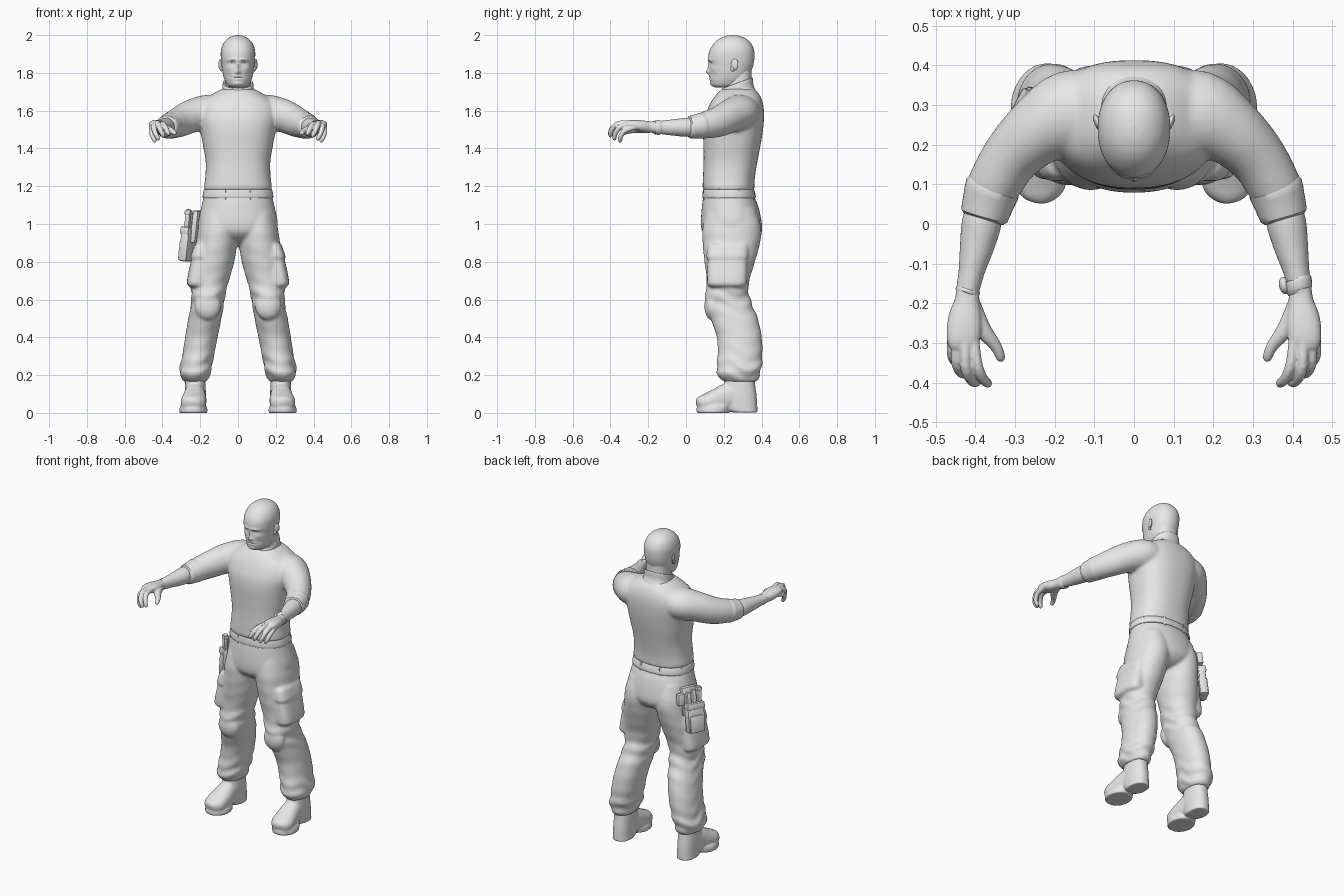
import bpy, bmesh, math
from mathutils import Vector, Matrix

grey = bpy.data.materials.new("light_grey")
grey.diffuse_color = (0.8, 0.8, 0.8, 1)


def finish(name, bm, angle=40):
    bmesh.ops.recalc_face_normals(bm, faces=bm.faces)
    me = bpy.data.meshes.new(name)
    bm.to_mesh(me)
    bm.free()
    ob = bpy.data.objects.new(name, me)
    bpy.context.collection.objects.link(ob)
    me.materials.append(grey)
    bpy.ops.object.select_all(action='DESELECT')
    ob.select_set(True)
    bpy.context.view_layer.objects.active = ob
    bpy.ops.object.shade_smooth_by_angle(angle=math.radians(angle))
    return ob


def fuse(name, parts, voxel, rounds):
    """Melt overlapping closed parts into one soft skin."""
    bpy.ops.object.select_all(action='DESELECT')
    for p in parts:
        p.select_set(True)
    ob = parts[0]
    bpy.context.view_layer.objects.active = ob
    bpy.ops.object.join()
    ob.name = name
    ob.modifiers.clear()
    m = ob.modifiers.new("remesh", 'REMESH')
    m.mode, m.voxel_size, m.use_smooth_shade = 'VOXEL', voxel, True
    m = ob.modifiers.new("soften", 'SMOOTH')
    m.factor, m.iterations = .5, rounds
    for n in ("remesh", "soften"):
        bpy.ops.object.modifier_apply(modifier=n)
    ob.data.materials.clear()
    ob.data.materials.append(grey)
    bpy.ops.object.shade_smooth()
    return ob


def spline(rows, steps):
    """Smooth interpolation through rows of numbers."""
    out = []
    for i in range(len(rows) - 1):
        p0, p1, p2, p3 = (rows[min(max(k, 0), len(rows) - 1)] for k in range(i - 1, i + 3))
        for s in range(steps):
            t = s / steps
            out.append([0.5 * (2 * b + (c - a) * t + (2 * a - 5 * b + 4 * c - d) * t * t
                               + (3 * b - a - 3 * c + d) * t ** 3)
                        for a, b, c, d in zip(p0, p1, p2, p3)])
    return out + [list(rows[-1])]


def skin(name, rings, n, power, side=1, warp=None):
    """Skin (centre, u, v) rings with superellipse sections; side=-1 mirrors in x."""
    bm = bmesh.new()
    loops = []
    for c, u, v in rings:
        loop = []
        for i in range(n):
            a = 2 * math.pi * i / n
            ca, sa = math.cos(a), math.sin(a)
            p = c + u * math.copysign(abs(ca) ** (2 / power), ca) + v * math.copysign(abs(sa) ** (2 / power), sa)
            if warp:
                p = warp(p, c)
            loop.append(bm.verts.new((p.x * side, p.y, p.z)))
        loops.append(loop)
    for a, b in zip(loops, loops[1:]):
        for i in range(n):
            j = (i + 1) % n
            bm.faces.new((a[i], a[j], b[j], b[i]))
    bm.faces.new(loops[0])
    bm.faces.new(loops[-1])
    return finish(name, bm)


def stack(name, rows, n=40, power=2.3, side=1, steps=4, warp=None):
    """Horizontal sections given as z, x0, x1, y0, y1."""
    rings = [(Vector(((x0 + x1) / 2, (y0 + y1) / 2, z)),
              Vector((max((x1 - x0) / 2, .001), 0, 0)), Vector((0, max((y1 - y0) / 2, .001), 0)))
             for z, x0, x1, y0, y1 in spline(rows, steps)]
    return skin(name, rings, n, power, side, warp)


def tube(name, rows, n=24, power=2, side=1, steps=4):
    """Sections across a path given as x, y, z, half width, half height."""
    rows = spline(rows, steps)
    pts = [Vector(r[:3]) for r in rows]
    rings = []
    for i, r in enumerate(rows):
        t = (pts[min(i + 1, len(pts) - 1)] - pts[max(i - 1, 0)]).normalized()
        u = t.cross(Vector((0, 0, 1))).normalized()
        rings.append((pts[i], u * max(r[3], .001), u.cross(t) * max(r[4], .001)))
    return skin(name, rings, n, power, side)


def solid(name, loc, size, yaw=0, lean=0, bevel=0):
    """Rounded box, or an ellipsoid when bevel is 0."""
    bm = bmesh.new()
    if bevel:
        bmesh.ops.create_cube(bm, size=1)
        bmesh.ops.scale(bm, vec=size, verts=bm.verts)
        bmesh.ops.bevel(bm, geom=bm.edges[:], offset=bevel, segments=2, affect='EDGES', profile=.5)
    else:
        bmesh.ops.create_uvsphere(bm, u_segments=24, v_segments=14, radius=1)
        bmesh.ops.scale(bm, vec=size, verts=bm.verts)
    m = Matrix.Translation(loc) @ Matrix.Rotation(yaw, 4, 'Z') @ Matrix.Rotation(lean, 4, 'Y')
    bmesh.ops.transform(bm, matrix=m, verts=bm.verts)
    return finish(name, bm)


def sym(rows):
    return [(z, -x, x, y0, y1) for z, x, y0, y1 in rows]


# Head with features pushed in and out of the face: x, z, spread x, spread z, depth
FACE = [(0, 1.805, .015, .013, -.017), (0, 1.832, .010, .022, -.009), (.03, 1.868, .026, .008, -.007),
        (.032, 1.85, .016, .009, .009), (.032, 1.848, .010, .004, -.005), (0, 1.781, .026, .005, -.004),
        (0, 1.774, .03, .003, .004), (0, 1.767, .024, .005, -.004), (0, 1.742, .028, .011, -.006),
        (.05, 1.822, .016, .012, -.004), (.05, 1.785, .014, .016, .004)]


def face(p, c):
    if p.y < c.y:
        p.y += sum(d * math.exp(-((abs(p.x) - fx) / sx) ** 2 - ((p.z - fz) / sz) ** 2)
                   for fx, fz, sx, sz, d in FACE)
    return p


stack("head", sym([(1.722, .032, .16, .25), (1.733, .055, .138, .29), (1.765, .072, .127, .325),
                   (1.80, .081, .125, .342), (1.84, .087, .124, .356), (1.88, .091, .118, .362),
                   (1.92, .090, .125, .36), (1.955, .078, .147, .345), (1.98, .057, .175, .32),
                   (1.995, .03, .21, .285), (2.0, .002, .245, .25)]), n=96, power=2.15, steps=7, warp=face)
stack("neck", sym([(1.68, .076, .205, .352), (1.74, .07, .205, .348), (1.84, .066, .22, .345)]))
for s, label in ((1, "left"), (-1, "right")):
    solid(label + "_ear", (s * .092, .257, 1.845), (.009, .021, .030), -s * .4)
    solid(label + "_ear_lobe", (s * .088, .247, 1.822), (.008, .011, .014), -s * .4)

# Shirt: body and rolled-up sleeves in one skin
shirt = [stack("body", sym([(1.175, .16, .11, .34), (1.18, .178, .092, .360), (1.20, .179, .088, .362),
                            (1.25, .173, .09, .365), (1.33, .171, .093, .378), (1.42, .186, .092, .395),
                            (1.50, .20, .09, .408), (1.56, .213, .097, .413), (1.61, .212, .115, .412),
                            (1.65, .19, .135, .404), (1.685, .14, .16, .389), (1.71, .095, .187, .364),
                            (1.72, .06, .21, .34)]), n=56, power=2.4)]
for s in (1, -1):
    shirt.append(tube("sleeve", [(.08, .285, 1.595, .10, .086), (.165, .278, 1.59, .108, .093),
                                 (.242, .235, 1.572, .088, .088), (.308, .172, 1.542, .074, .081),
                                 (.352, .10, 1.523, .068, .071), (.368, .06, 1.516, .062, .062)], n=36, side=s))
fuse("shirt", shirt, .008, 8)


def tilt(p, c):
    p.z += .36 * (p.y - .27)
    return p


stack("collar", sym([(1.66, .105, .17, .375), (1.70, .086, .186, .358), (1.735, .082, .188, .355),
                     (1.746, .079, .192, .352), (1.744, .072, .2, .345)]), warp=tilt)


def folds(p, c):
    # loose cloth creases around ankle and knee
    w = math.exp(-((p.z - .23) / .07) ** 2) + .8 * math.exp(-((p.z - .60) / .07) ** 2) + .12
    d = Vector((p.x - c.x, p.y - c.y, 0)).normalized()
    a = math.atan2(d.y, d.x)
    return p + d * (.005 * w * math.sin(p.z * 75 + 2.5 * math.sin(a + .6) + 1.3 * math.sin(3 * a)))


# Trousers: hips, legs, cargo pockets with flaps and knee patches in one skin
trousers = [stack("hips", sym([(1.19, .170, .099, .350), (1.15, .180, .092, .36), (1.09, .194, .084, .384),
                               (1.0, .210, .079, .402), (.95, .18, .092, .398), (.91, .10, .14, .36),
                               (.885, .03, .2, .28)]), n=56, power=2.2)]
for s in (1, -1):
    trousers += [
        stack("leg", [(1.08, .015, .188, .11, .368), (.98, 0, .211, .088, .398), (.90, .004, .222, .088, .392),
                      (.80, .02, .24, .098, .365), (.70, .048, .25, .11, .335), (.64, .065, .247, .104, .332),
                      (.58, .075, .247, .105, .347), (.50, .088, .263, .13, .38), (.40, .108, .28, .163, .401),
                      (.30, .128, .295, .168, .404), (.23, .143, .308, .160, .398),
                      (.19, .153, .30, .176, .388), (.165, .17, .285, .20, .37)],
              n=48, side=s, steps=8, power=2.1, warp=folds),
        stack("pocket", [(.90, .15, .21, .16, .30), (.885, .14, .226, .13, .325), (.80, .14, .250, .115, .325),
                         (.70, .15, .270, .112, .322), (.672, .15, .263, .12, .315), (.663, .16, .23, .15, .29)],
              power=3.2, side=s),
        stack("flap", [(.895, .15, .218, .14, .32), (.888, .14, .231, .118, .328), (.825, .14, .252, .108, .33),
                       (.82, .15, .24, .12, .32)], power=3.2, side=s),
        solid("knee", (s * .16, .14, .565), (.07, .043, .075))]
fuse("trousers", trousers, .0085, 4)

# Waistband with a few belt loops
stack("waistband", sym([(1.138, .174, .098, .355), (1.141, .187, .087, .370), (1.18, .181, .09, .361),
                        (1.183, .172, .096, .352)]), n=56)
for i in range(8):
    a = math.pi * (i + .5) / 4
    solid("belt_loop", (.180 * math.cos(a), .228 + .137 * math.sin(a), 1.157), (.014, .014, .055),
          math.atan2(math.sin(a) * .185, math.cos(a) * .14), 0, .003)

FINGERS = {
    "index": [(.408, -.26, 1.528), (.397, -.350, 1.53), (.382, -.389, 1.508), (.368, -.403, 1.478)],
    "middle": [(.426, -.265, 1.535), (.425, -.357, 1.532), (.411, -.394, 1.497), (.396, -.400, 1.468)],
    "ring": [(.444, -.26, 1.53), (.448, -.342, 1.517), (.438, -.373, 1.482), (.423, -.379, 1.452)],
    "little": [(.456, -.25, 1.518), (.459, -.319, 1.497), (.453, -.344, 1.467), (.440, -.349, 1.441)],
    "thumb": [(.418, -.19, 1.508), (.384, -.262, 1.504), (.349, -.308, 1.492), (.336, -.338, 1.48)]}

for s, label in ((1, "left_"), (-1, "right_")):
    # Boot: shaft, foot, sole and heel in one skin
    fuse(label + "boot", [
        stack("shaft", [(.22, .177, .277, .215, .36), (.15, .172, .28, .20, .366), (.09, .170, .283, .19, .374),
                        (.02, .171, .282, .21, .378), (.002, .172, .281, .25, .378)], side=s),
        tube("foot", [(.226, .34, .07, .046, .05), (.227, .28, .08, .053, .07), (.228, .23, .086, .056, .074),
                      (.231, .17, .070, .064, .062), (.237, .11, .055, .067, .048), (.241, .08, .049, .055, .041),
                      (.243, .063, .046, .036, .032), (.244, .056, .044, .012, .012)], power=2.3, side=s),
        stack("sole", [(0, .166, .307, .062, .225), (.003, .162, .31, .057, .228), (.026, .163, .309, .056, .236),
                       (.04, .17, .303, .062, .24)], side=s, power=2.05)], .0055, 3)
    # Turned-back cuff
    tube(label + "sleeve_cuff", [(.353, .098, 1.522, .060, .062), (.357, .090, 1.521, .070, .070), (.368, .055, 1.516, .065, .064),
                                 (.378, .02, 1.513, .06, .059), (.381, .01, 1.513, .045, .045)], n=36, side=s, steps=2)
    # Forearm, palm and fingers in one skin
    hand = [
        tube("forearm", [(.375, .05, 1.514, .045, .047), (.385, 0, 1.512, .050, .05), (.397, -.06, 1.511, .043, .044),
                         (.41, -.12, 1.511, .033, .037), (.42, -.175, 1.512, .028, .031)], side=s),
        tube("palm", [(.419, -.14, 1.512, .027, .029), (.421, -.19, 1.514, .031, .029), (.426, -.235, 1.519, .042, .030),
                      (.430, -.28, 1.526, .043, .025), (.431, -.31, 1.527, .036, .018), (.431, -.322, 1.526, .018, .008)],
             side=s, power=2.3)]
    for fname, pts in FINGERS.items():
        radii = (.026, .022, .015, .0115) if fname == "thumb" else (.014, .014, .013, .011)
        rows = [(*p, r, r) for p, r in zip(pts, radii)]
        end = Vector(pts[3]) + (Vector(pts[3]) - Vector(pts[2])).normalized() * .010
        hand.append(tube(fname, rows + [(*end, .003, .003)], n=14, side=s))
    fuse(label + "forearm_and_hand", hand, .0038, 2)

# Wrist: watch on one side, thin band on the other
tube("watch_strap", [(.411, -.138, 1.511, .03, .034), (.412, -.141, 1.511, .036, .039), (.416, -.164, 1.511, .034, .037),
                     (.417, -.167, 1.511, .027, .031)])
solid("watch_case", (.379, -.155, 1.512), (.013, .022, .024), .2)
tube("wrist_band", [(.418, -.163, 1.512, .027, .030), (.419, -.166, 1.512, .031, .033), (.420, -.172, 1.512, .031, .033),
                    (.421, -.175, 1.512, .027, .03)], side=-1)

# Hip pouch with tools, hung from the belt
YAW, LEAN = -.48, .12


def on_pouch(name, across, out, z, size, bevel):
    # across runs along the pouch's wide side, out points away from the hip
    out += (.89 - z) * .12
    solid(name, (-.264 + .46 * across - .887 * out, .287 + .887 * across + .46 * out, z), size, YAW, LEAN, bevel)


on_pouch("pouch_body", 0, 0, .89, (.05, .11, .175), .012)
on_pouch("pouch_front_pocket", 0, .022, .86, (.02, .09, .105), .008)
on_pouch("pouch_flap", 0, .004, .965, (.052, .114, .04), .008)
on_pouch("pouch_hanger", .02, -.035, .985, (.03, .09, .17), .004)
on_pouch("side_tool_case", .08, -.012, 1.01, (.035, .04, .07), .006)
for across, top in ((-.034, 1.078), (.0, 1.06), (.034, 1.05)):
    on_pouch("tool_handle", across, 0, top - .06, (.028, .026, .12), .007)
on_pouch("tool_cap", -.034, 0, 1.06, (.036, .034, .022), .006)
